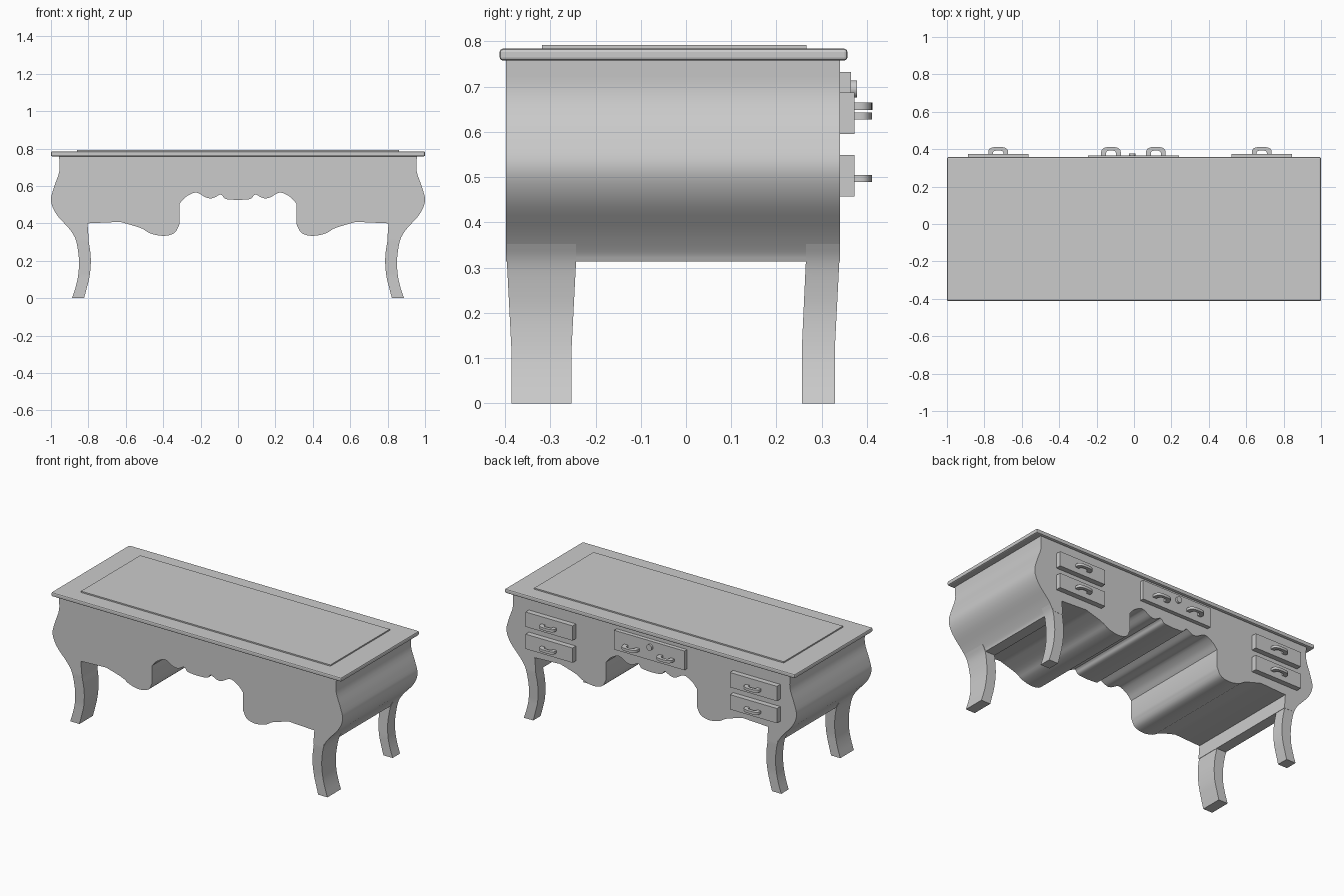
import bpy, bmesh, math
from mathutils import Vector

if "Cube" in bpy.data.objects:
    bpy.data.objects.remove(bpy.data.objects["Cube"])


def finish(name, bm, smooth=True, bevel=0):
    bmesh.ops.recalc_face_normals(bm, faces=bm.faces)
    me = bpy.data.meshes.new(name)
    bm.to_mesh(me)
    bm.free()
    ob = bpy.data.objects.new(name, me)
    bpy.context.collection.objects.link(ob)
    if bevel:
        m = ob.modifiers.new("bevel", 'BEVEL')
        m.width, m.segments = bevel, 2
    if smooth:
        bpy.ops.object.select_all(action='DESELECT')
        ob.select_set(True)
        bpy.context.view_layer.objects.active = ob
        bpy.ops.object.shade_smooth_by_angle(angle=math.radians(30))
    return ob


def spline(pts, n=4):
    """Smooth curve through the points."""
    p = [Vector(a) for a in pts]
    p = [2 * p[0] - p[1]] + p + [2 * p[-1] - p[-2]]
    out = []
    for i in range(1, len(p) - 2):
        a, b, c, d = p[i - 1:i + 3]
        for k in range(n):
            t = k / n
            out.append(0.5 * (2 * b + (c - a) * t + (2 * a - 5 * b + 4 * c - d) * t * t
                              + (3 * b - a - 3 * c + d) * t ** 3))
    return [tuple(v) for v in out] + [tuple(p[-2])]


def prism(name, start, end, **kw):
    """Solid joining two matching 3D outlines."""
    bm = bmesh.new()
    a = [bm.verts.new(p) for p in start]
    b = [bm.verts.new(p) for p in end]
    bm.faces.new(a)
    bm.faces.new(b)
    for i in range(len(a)):
        j = (i + 1) % len(a)
        bm.faces.new((a[i], a[j], b[j], b[i]))
    return finish(name, bm, **kw)


def box(name, x0, x1, y0, y1, z0, z1, bevel=0):
    c = [(x0, y0), (x1, y0), (x1, y1), (x0, y1)]
    return prism(name, [(x, y, z0) for x, y in c], [(x, y, z1) for x, y in c],
                 smooth=False, bevel=bevel)


# Bombe case: swelling sides and scalloped apron, extruded front to back
side = spline([(.957, .765), (.955, .68), (.985, .59), (1.0, .52), (.972, .45),
               (.91, .38), (.875, .335), (.865, .314)])
apron = spline([(.63, .408), (.52, .375), (.47, .347), (.40, .333), (.34, .348), (.313, .395)])
arch = spline([(.313, .505), (.28, .54), (.225, .565), (.17, .538), (.135, .535), (.095, .555)])
drop = spline([(.085, .55), (.065, .53), (0, .525)])
half = side + [(.798, .314), (.805, .40)] + apron + arch + drop
outline = half + [(-x, z) for x, z in reversed(half[:-1])]
prism("desk_case", [(x, -.398, z) for x, z in outline], [(x, .34, z) for x, z in outline])

# Table top and raised writing panel
box("table_top", -1, 1, -.412, .357, .758, .784, bevel=.007)
box("writing_panel", -.86, .86, -.318, .266, .78, .792)

# Cabriole legs, ring by ring: z, inner x, outer x
leg_rings = spline([(.36, .802, .892), (.314, .80, .868), (.25, .79, .855), (.19, .787, .85),
                    (.12, .793, .855), (.06, .807, .868), (0, .823, .887)])


def leg(name, s, y_top, y_low):
    bm = bmesh.new()
    prev = None
    for z, xi, xo in leg_rings:
        t = min(1, max(0, (z - .12) / .194))
        y0, y1 = [lo + (up - lo) * t for lo, up in zip(y_low, y_top)]
        ring = [bm.verts.new((s * x, y, z)) for x, y in
                ((xi, y0), (xo, y0), (xo, y1), (xi, y1))]
        if prev:
            for i in range(4):
                j = (i + 1) % 4
                bm.faces.new((prev[i], prev[j], ring[j], ring[i]))
        else:
            bm.faces.new(ring)
        prev = ring
    bm.faces.new(prev)
    finish(name, bm)


for s, label in ((-1, "left"), (1, "right")):
    leg("front_leg_" + label, s, (-.396, -.243), (-.386, -.253))
    leg("back_leg_" + label, s, (.265, .339), (.256, .329))


# Bail handle: flat arch standing off the drawer
def handle(x, y, z):
    def bow(w, d):
        return spline([(w, y - .005), (w, y + d * .5), (w * .8, y + d * .85), (w * .4, y + d),
                       (-w * .4, y + d), (-w * .8, y + d * .85), (-w, y + d * .5), (-w, y - .005)], 3)
    shape = bow(.052, .411 - y) + bow(.027, .392 - y)[::-1]
    prism("drawer_handle", [(x + a, b, z - .008) for a, b in shape],
          [(x + a, b, z + .008) for a, b in shape])


# Drawers on the working side
for x in (-.726, .683):
    for z0, z1 in ((.457, .549), (.595, .687)):
        box("side_drawer", x - .162, x + .162, .33, .373, z0, z1)
        handle(x, .373, (z0 + z1) / 2 - .006)
box("centre_drawer", -.245, .24, .33, .365, .612, .732)
for x in (-.123, .117):
    handle(x, .365, .657)

# Key escutcheon on the centre drawer
disc = [(-.01 + .018 * math.cos(i * math.pi / 8), .695 + .019 * math.sin(i * math.pi / 8))
        for i in range(16)]
prism("keyhole_plate", [(x, .36, z) for x, z in disc], [(x, .378, z) for x, z in disc])
